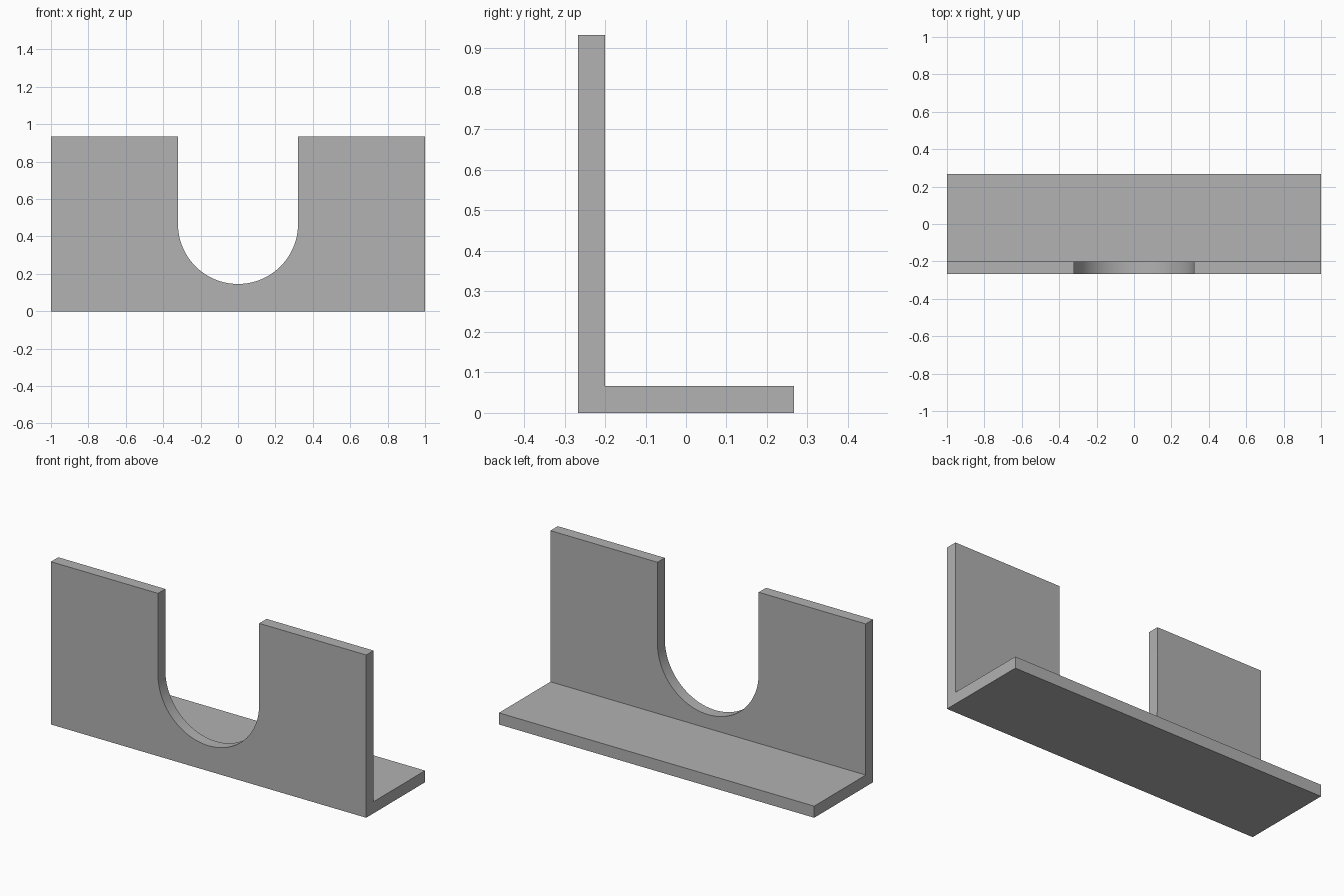
import bpy, bmesh
from math import pi, cos, sin

# Remove the default cube
cube = bpy.data.objects.get("Cube")
if cube:
    bpy.data.objects.remove(cube, do_unlink=True)

UNIT = 1 / 15                    # plate thickness
HALF_W = 1.0
HEIGHT = 14 * UNIT
FRONT, BACK = -4 * UNIT, 4 * UNIT
SLOT_R, SLOT_Z = 0.321, 7 * UNIT
SEGMENTS = 48

# Material
grey = bpy.data.materials.new("plain grey")
grey.use_nodes = True
colour = (0.445, 0.445, 0.445, 1)
grey.diffuse_color = colour
grey.node_tree.nodes["Principled BSDF"].inputs["Base Color"].default_value = colour

# Upright outline with a round-bottomed slot open at the top
outline = [(-HALF_W, 0), (HALF_W, 0), (HALF_W, HEIGHT), (SLOT_R, HEIGHT)]
for i in range(SEGMENTS + 1):
    a = -pi * i / SEGMENTS
    outline.append((SLOT_R * cos(a), SLOT_Z + SLOT_R * sin(a)))
outline += [(-SLOT_R, HEIGHT), (-HALF_W, HEIGHT)]

# Upright plate
bm = bmesh.new()
front = bm.faces.new([bm.verts.new((x, FRONT, z)) for x, z in outline])
ext = bmesh.ops.extrude_face_region(bm, geom=[front], use_keep_orig=True)
bmesh.ops.translate(bm, vec=(0, UNIT, 0),
                    verts=[v for v in ext["geom"] if isinstance(v, bmesh.types.BMVert)])
back = next(f for f in ext["geom"] if isinstance(f, bmesh.types.BMFace))

# Base flange: split off the foot of the back face and pull it backwards
bmesh.ops.bisect_plane(bm, geom=[back, *back.edges, *back.verts],
                       plane_co=(0, 0, UNIT), plane_no=(0, 0, 1))
foot = next(f for f in bm.faces
            if all(v.co.y > FRONT + UNIT / 2 and v.co.z < UNIT * 1.01 for v in f.verts))
ext = bmesh.ops.extrude_face_region(bm, geom=[foot])
bmesh.ops.translate(bm, vec=(0, BACK - FRONT - UNIT, 0),
                    verts=[v for v in ext["geom"] if isinstance(v, bmesh.types.BMVert)])

# Merge coplanar faces and finish the mesh
bmesh.ops.dissolve_limit(bm, angle_limit=0.005, verts=bm.verts, edges=bm.edges)
bmesh.ops.recalc_face_normals(bm, faces=bm.faces)
mesh = bpy.data.meshes.new("slotted_angle_bracket")
bm.to_mesh(mesh)
bm.free()
mesh.materials.append(grey)
bracket = bpy.data.objects.new("slotted_angle_bracket", mesh)
bpy.context.collection.objects.link(bracket)

# Smooth the slot curve, keep the corners sharp
bpy.ops.object.select_all(action="DESELECT")
bracket.select_set(True)
bpy.context.view_layer.objects.active = bracket
bpy.ops.object.shade_smooth_by_angle(angle=pi / 6)
